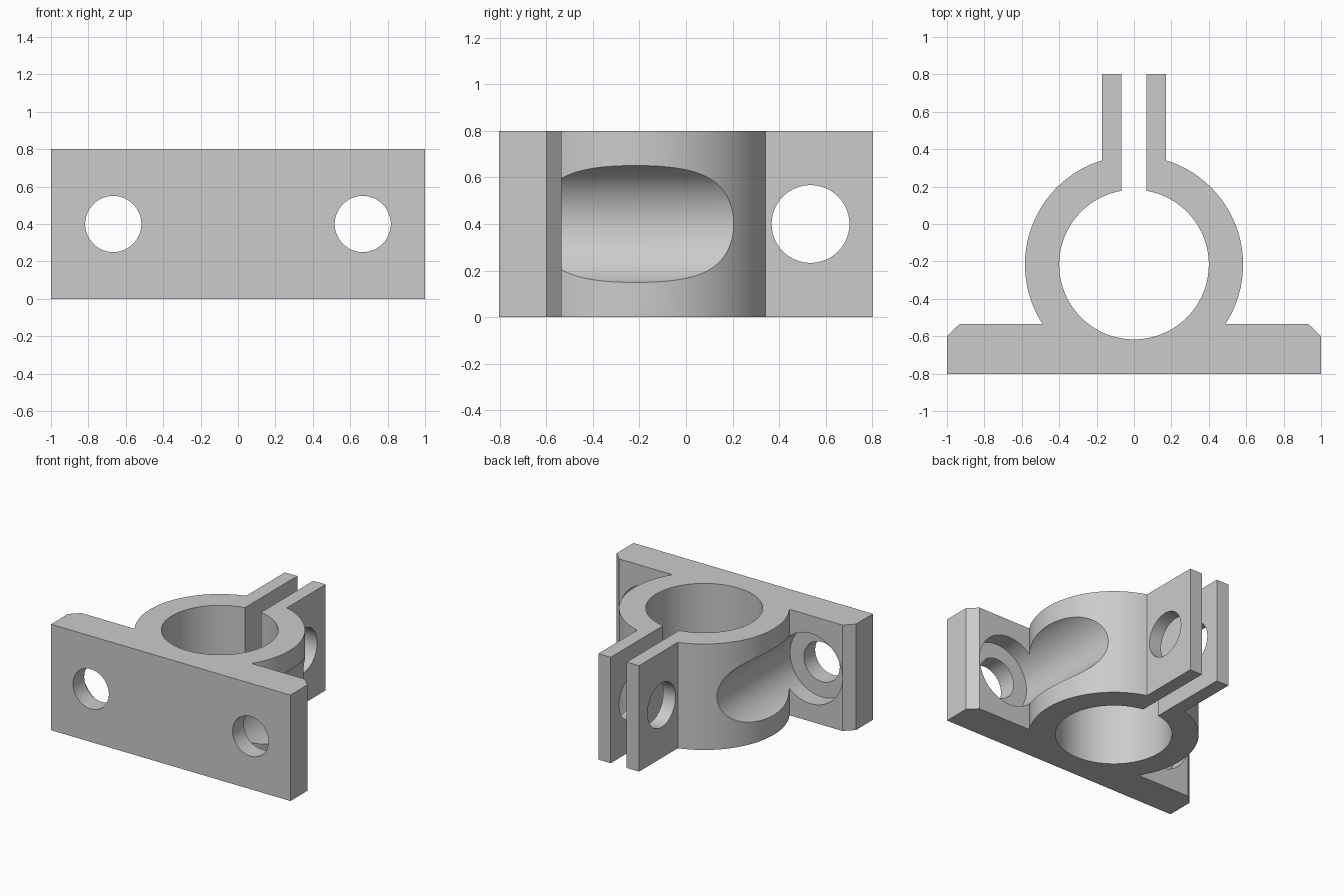
import bpy, bmesh
from math import sqrt, sin, cos, atan2, pi
from mathutils import Matrix, Vector

if "Cube" in bpy.data.objects:
    bpy.data.objects.remove(bpy.data.objects["Cube"], do_unlink=True)

HEIGHT = 0.8
RING_Y, OUTER, INNER = -0.217, 0.583, 0.4
BASE, DECK, BACK = -0.803, -0.535, 0.803
SLOT, EAR = 0.067, 0.17

grey = bpy.data.materials.new("plain grey")
grey.use_nodes = True
grey.diffuse_color = (0.6, 0.6, 0.6, 1)
grey.node_tree.nodes["Principled BSDF"].inputs["Base Color"].default_value = (0.6, 0.6, 0.6, 1)


def new_object(name, bm):
    mesh = bpy.data.meshes.new(name)
    bmesh.ops.recalc_face_normals(bm, faces=bm.faces)
    bm.to_mesh(mesh)
    bm.free()
    mesh.materials.append(grey)
    obj = bpy.data.objects.new(name, mesh)
    bpy.context.collection.objects.link(obj)
    return obj


def arc(radius, start, end, steps):
    angles = [start + (end - start) * i / steps for i in range(steps + 1)]
    return [(radius * cos(a), RING_Y + radius * sin(a)) for a in angles]


def cylinder_cutter(name, start, end, radius):
    start, end = Vector(start), Vector(end)
    axis = end - start
    turn = axis.to_track_quat('Z', 'Y').to_matrix().to_4x4()
    bm = bmesh.new()
    bmesh.ops.create_cone(bm, cap_ends=True, segments=96, radius1=radius, radius2=radius,
                          depth=axis.length,
                          matrix=Matrix.Translation((start + end) / 2) @ turn)
    obj = new_object(name, bm)
    obj.hide_render = True
    return obj


# Half outline: chamfered plate, ring wall, clamping ear and bore
deck_angle = atan2(DECK - RING_Y, sqrt(OUTER**2 - (DECK - RING_Y)**2))
ear_angle = atan2(sqrt(OUTER**2 - EAR**2), EAR)
slot_angle = atan2(sqrt(INNER**2 - SLOT**2), SLOT)
half = [(1, BASE), (1, -0.6), (0.933, DECK)]
half += arc(OUTER, deck_angle, ear_angle, 40)
half += [(EAR, BACK), (SLOT, BACK)]
half += arc(INNER, slot_angle, -pi / 2, 48)
half[-1] = (0, RING_Y - INNER)
outline = half + [(-x, y) for x, y in reversed(half[:-1])]

# Clamp body extruded from the mirrored outline
bm = bmesh.new()
face = bm.faces.new([bm.verts.new((x, y, 0)) for x, y in outline])
grown = bmesh.ops.extrude_face_region(bm, geom=[face])["geom"]
bmesh.ops.translate(bm, vec=(0, 0, HEIGHT),
                    verts=[v for v in grown if isinstance(v, bmesh.types.BMVert)])
clamp = new_object("pipe_clamp_bracket", bm)

# Ear bolt hole, plate screw holes and the screwdriver clearances scooped from the ring
mid = HEIGHT / 2
cutters = [cylinder_cutter("ear_hole_cutter", (-0.3, 0.535, mid), (0.3, 0.535, mid), 0.167)]
for side, x in (("left", 0.667), ("right", -0.667)):
    cutters.append(cylinder_cutter(side + "_clearance_cutter", (x, -0.668, mid), (x, 0.4, mid), 0.265))
    cutters.append(cylinder_cutter(side + "_screw_hole_cutter", (x, -1, mid), (x, -0.5, mid), 0.15))

bpy.ops.object.select_all(action='DESELECT')
clamp.select_set(True)
bpy.context.view_layer.objects.active = clamp
for cutter in cutters:
    mod = clamp.modifiers.new(cutter.name, 'BOOLEAN')
    mod.operation = 'DIFFERENCE'
    mod.solver = 'EXACT'
    mod.object = cutter
    bpy.ops.object.modifier_apply(modifier=mod.name)
    bpy.data.objects.remove(cutter, do_unlink=True)

bpy.ops.object.shade_smooth_by_angle(angle=pi / 6)
